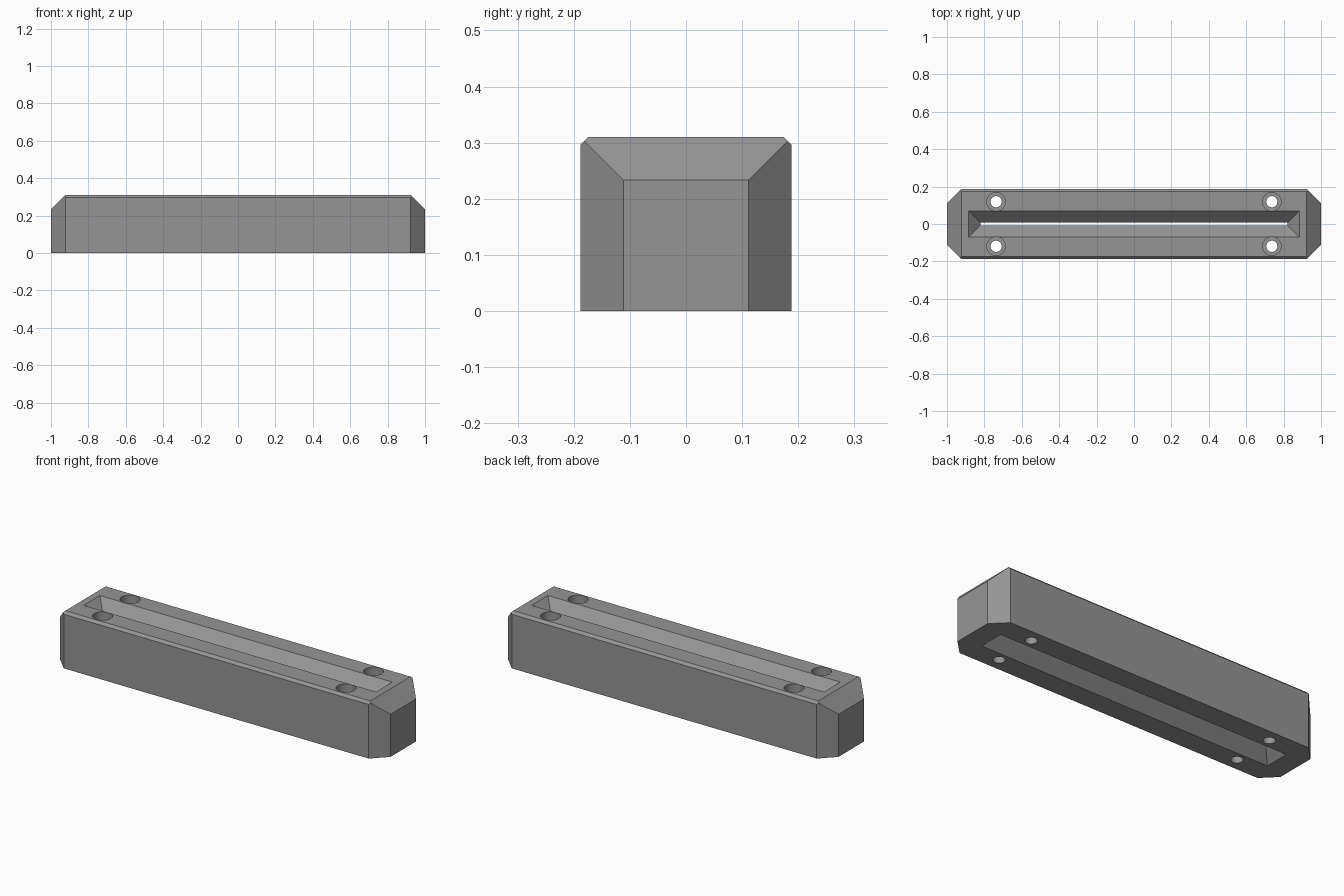
import bpy, bmesh, math
from mathutils import Vector

if "Cube" in bpy.data.objects:
    bpy.data.objects.remove(bpy.data.objects["Cube"])

L, W, H = 1.0, 0.188, 0.31        # half length, half width, height
END, EDGE = 0.077, 0.014          # end chamfer, long edge chamfer
SLOT_X, SLOT_Y, NECK = 0.885, 0.07, 0.007

grey = bpy.data.materials.new("mid_grey")
grey.diffuse_color = (0.3, 0.3, 0.3, 1)
grey.use_nodes = True
grey.node_tree.nodes["Principled BSDF"].inputs["Base Color"].default_value = grey.diffuse_color


def make_object(name, bm):
    bmesh.ops.recalc_face_normals(bm, faces=bm.faces)
    mesh = bpy.data.meshes.new(name)
    bm.to_mesh(mesh)
    bm.free()
    mesh.materials.append(grey)
    ob = bpy.data.objects.new(name, mesh)
    bpy.context.collection.objects.link(ob)
    return ob


def loft(name, rings):
    """Closed solid through stacked rings with equal point counts."""
    bm = bmesh.new()
    rows = [[bm.verts.new(p) for p in ring] for ring in rings]
    n = len(rows[0])
    for a, b in zip(rows, rows[1:]):
        for i in range(n):
            bm.faces.new((a[i], a[(i + 1) % n], b[(i + 1) % n], b[i]))
    bm.faces.new(rows[0][::-1])
    bm.faces.new(rows[-1])
    return make_object(name, bm)


def rectangle(x, y, z):
    return [(-x, -y, z), (x, -y, z), (x, y, z), (-x, y, z)]


def circle(cx, cy, r, z, n=32):
    return [(cx + r * math.cos(2 * math.pi * i / n),
             cy + r * math.sin(2 * math.pi * i / n), z) for i in range(n)]


# Body: a box with its corners and upper edges sliced off
bm = bmesh.new()
bmesh.ops.create_cube(bm, size=1)
for v in bm.verts:
    v.co = Vector((v.co.x * 2 * L, v.co.y * 2 * W, (v.co.z + 0.5) * H))
cuts = []
for s in (-1, 1):
    cuts.append(((s * L, 0, H - END), (s, 0, 1)))
    cuts.append(((0, s * W, H - EDGE), (0, s, 1)))
    for t in (-1, 1):
        cuts.append(((s * L, t * (W - END), 0), (s, t, 0)))
for co, no in cuts:
    bmesh.ops.bisect_plane(bm, geom=bm.verts[:] + bm.edges[:] + bm.faces[:],
                           plane_co=co, plane_no=no, clear_outer=True)
    bmesh.ops.holes_fill(bm, edges=[e for e in bm.edges if e.is_boundary])
body = make_object("slotted_bar", bm)

# Slot cutter: sloped mouths above and below a thin neck
d = SLOT_Y - NECK
o = 0.02                          # overshoot past the surfaces
levels = [(-o, -o), (d, d), (H - d, d), (H + o, -o)]
cutters = [loft("slot_cutter",
                [rectangle(SLOT_X - i, SLOT_Y - i, z) for z, i in levels])]

# Screw hole cutters: narrow bore with a wider counterbore on top
for x in (-0.737, 0.737):
    for y in (-0.119, 0.119):
        cutters.append(loft("screw_hole_cutter", [
            circle(x, y, 0.03, -o), circle(x, y, 0.03, 0.15),
            circle(x, y, 0.05, 0.15), circle(x, y, 0.05, H + o)]))

bpy.context.view_layer.objects.active = body
for cutter in cutters:
    mod = body.modifiers.new("cut", 'BOOLEAN')
    mod.operation = 'DIFFERENCE'
    mod.solver = 'EXACT'
    mod.object = cutter
    bpy.ops.object.modifier_apply(modifier=mod.name)
for cutter in cutters:
    bpy.data.objects.remove(cutter, do_unlink=True)

body.select_set(True)
bpy.ops.object.shade_smooth_by_angle(angle=math.radians(25))
